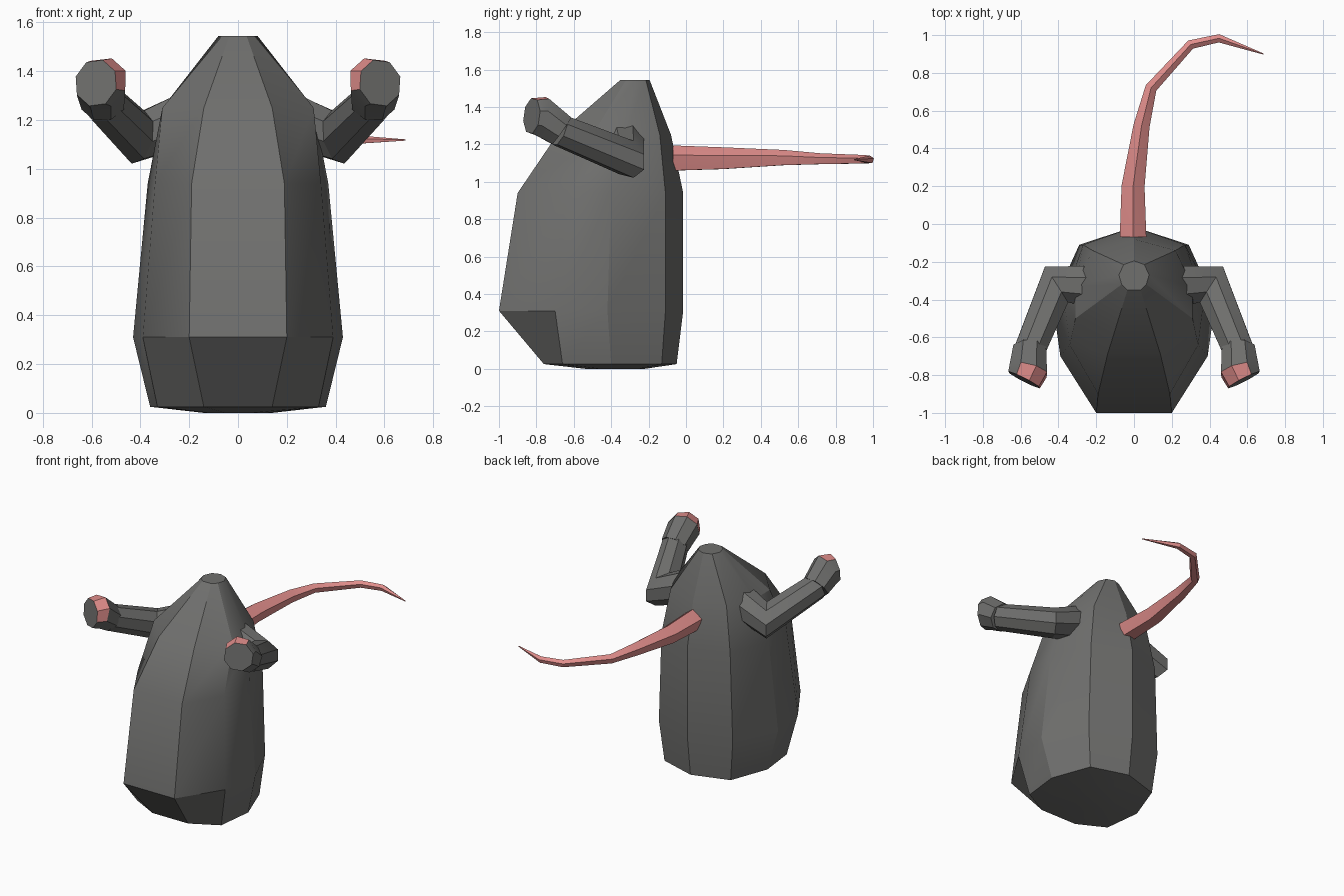
import bpy, math
from mathutils import Vector as V

if "Cube" in bpy.data.objects:
    bpy.data.objects.remove(bpy.data.objects["Cube"])


def material(name, rgb):
    m = bpy.data.materials.new(name)
    m.use_nodes = True
    m.diffuse_color = (*rgb, 1)
    m.node_tree.nodes["Principled BSDF"].inputs["Base Color"].default_value = (*rgb, 1)
    return m


GREY = material("grey fur", (0.16, 0.16, 0.155))
PINK = material("pink skin", (0.75, 0.27, 0.26))


def loft(name, rings, mats, angle, mirror=False):
    """Skin a stack of equal rings and cap both ends."""
    n = len(rings[0])
    faces = [list(range(n))[::-1]]
    for r in range(len(rings) - 1):
        for i in range(n):
            j = (i + 1) % n
            faces.append([r * n + i, r * n + j, (r + 1) * n + j, (r + 1) * n + i])
    last = (len(rings) - 1) * n
    faces.append(list(range(last, last + n)))
    pts = [V(p) for ring in rings for p in ring]
    if mirror:
        pts = [V((-p.x, p.y, p.z)) for p in pts]
        faces = [f[::-1] for f in faces]
    me = bpy.data.meshes.new(name)
    me.from_pydata(pts, [], faces)
    for m in mats:
        me.materials.append(m)
    ob = bpy.data.objects.new(name, me)
    bpy.context.collection.objects.link(ob)
    bpy.ops.object.select_all(action="DESELECT")
    ob.select_set(True)
    bpy.context.view_layer.objects.active = ob
    bpy.ops.object.shade_smooth_by_angle(angle=math.radians(angle))
    return ob


def mitred_tube(path, radii, sides, flute=1.0, end_normal=None):
    """Sweep a polygon along a path with mitred joints."""
    path = [V(p) for p in path]
    dirs = [(b - a).normalized() for a, b in zip(path, path[1:])]
    side = dirs[0].cross(V((0, 0, 1))).normalized()
    up = side.cross(dirs[0])
    unit = []
    for i in range(sides):
        a = math.tau * (i + 0.5) / sides
        unit.append((side * math.cos(a) + up * math.sin(a)) * (flute if i % 2 else 1))
    # side x up points backwards, so reverse to face outward
    unit.reverse()
    rings = [[path[0] + o * radii[0] for o in unit]]
    for k in range(1, len(path)):
        d = dirs[k - 1]
        nrm = (d + dirs[k]).normalized() if k < len(dirs) else (end_normal or d).normalized()
        unit = [o - d * (o.dot(nrm) / d.dot(nrm)) for o in unit]
        rings.append([path[k] + o * radii[k] for o in unit])
    return rings


# Body: half outlines from back centre round to the front edge
levels = [
    (0.0, [(0, -.22), (.09, -.25), (.14, -.38), (.12, -.46), (.05, -.54)]),
    (.025, [(0, -.05), (.26, -.13), (.36, -.40), (.33, -.66), (.14, -.76)]),
    (.31, [(0, -.015), (.29, -.11), (.43, -.42), (.39, -.70), (.2, -1)]),
    (.94, [(0, -.015), (.27, -.11), (.37, -.40), (.34, -.64), (.19, -.9)]),
    (1.25, [(0, -.08), (.22, -.14), (.31, -.33), (.31, -.5), (.14, -.69)]),
    (1.545, [(0, -.195), (.055, -.215), (.08, -.27), (.065, -.32), (.035, -.35)]),
]
rings = []
for z, half in levels:
    full = half[::-1] + [(-x, y) for x, y in half[1:]]
    rings.append([(x, y, z) for x, y in full])
loft("body", rings, [GREY], 28)

# Arms: mitred elbow, sleeve-like forearm, slightly wider hand
arm = mitred_tube([(.22, -.33, 1.2), (.41, -.32, 1.13), (.555, -.675, 1.275)],
                  [.115, .1, .088], 8)
hand = mitred_tube([(.553, -.665, 1.272), (.56, -.775, 1.35), (.582, -.825, 1.352)],
                   [.094, .108, .098], 8, end_normal=V((.45, -.88, .1)))
for label, flip in (("left", False), ("right", True)):
    loft(label + "_arm", arm, [GREY], 25, flip)
    ob = loft(label + "_hand", hand, [GREY, PINK], 25, flip)
    # Pink pad on the inner upper rim of the hand
    inward = V((1 if flip else -1, 0, 0.9)).normalized()
    rim = range(9, 17)
    centre = sum((ob.data.polygons[i].center for i in rim), V()) / 8
    ranked = sorted(rim, key=lambda i: -(ob.data.polygons[i].center - centre).dot(inward))
    for i in ranked[:3]:
        ob.data.polygons[i].material_index = 1

# Tail: fluted tapering tube curling to the left
tail = mitred_tube([(-.005, -.07, 1.12), (-.005, .2, 1.12), (.04, .52, 1.125),
                    (.09, .72, 1.12), (.30, .95, 1.118), (.45, .983, 1.118), (.685, .9, 1.118)],
                   [.074, .064, .045, .032, .025, .022, .003], 10, flute=0.82)
loft("tail", tail, [PINK], 30)
